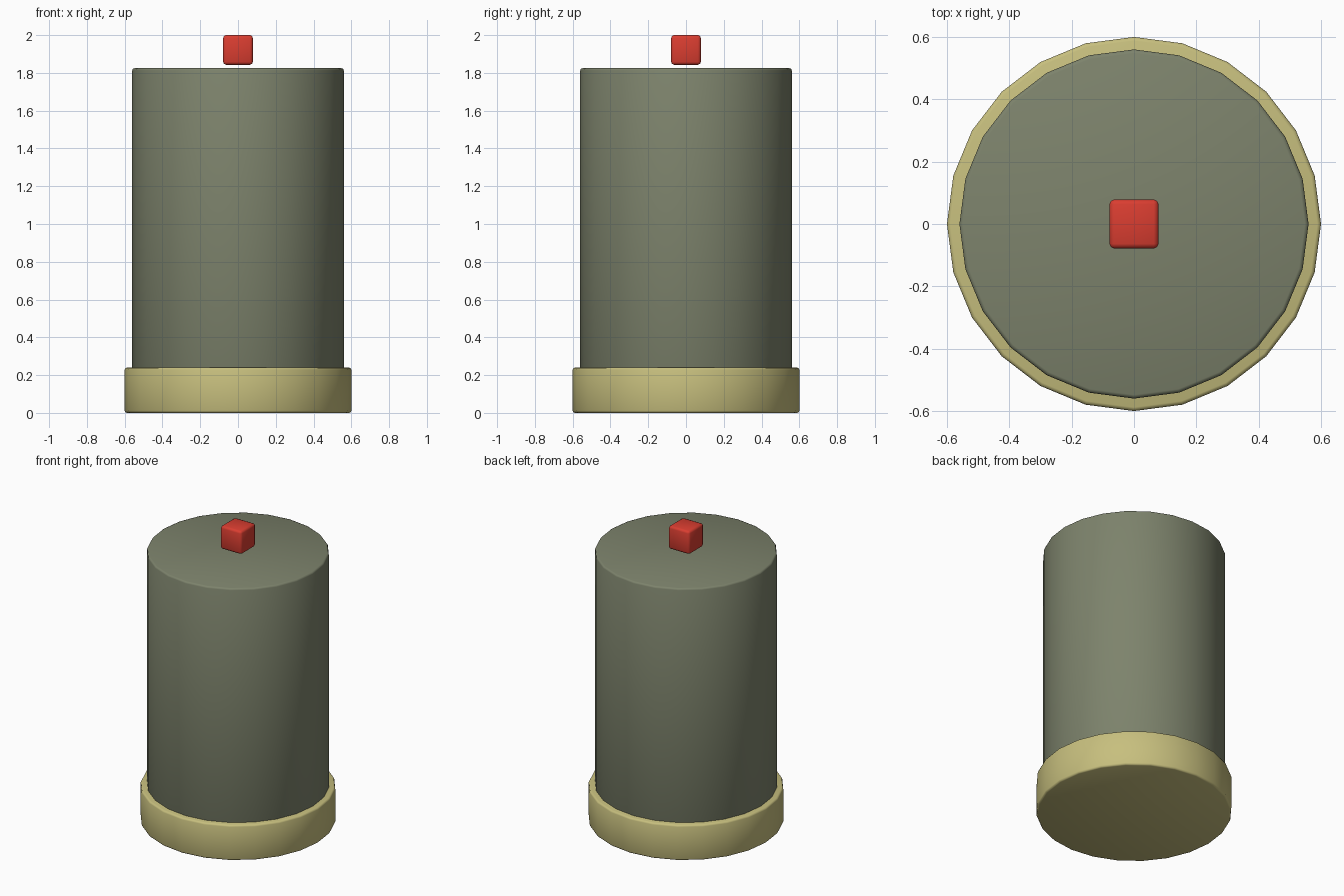
import bpy, math

if "Cube" in bpy.data.objects:
    bpy.data.objects.remove(bpy.data.objects["Cube"])


def material(name, rgb):
    m = bpy.data.materials.new(name)
    m.diffuse_color = (*rgb, 1)
    m.use_nodes = True
    m.node_tree.nodes["Principled BSDF"].inputs["Base Color"].default_value = m.diffuse_color
    return m


olive = material("olive_grey", (0.205, 0.227, 0.150))
tan = material("tan", (0.57, 0.52, 0.208))
red = material("red", (0.70, 0.047, 0.030))


def finish(name, mat, bevel):
    # rounded edges and smooth shading shared by all parts
    ob = bpy.context.object
    ob.name = name
    ob.data.materials.append(mat)
    bpy.ops.object.transform_apply(location=False, rotation=False, scale=True)
    mod = ob.modifiers.new("rounded_edges", 'BEVEL')
    mod.width = bevel
    mod.segments = 2
    mod.limit_method = 'ANGLE'
    mod.angle_limit = math.radians(40)
    bpy.ops.object.modifier_apply(modifier=mod.name)
    bpy.ops.object.shade_smooth_by_angle(angle=math.radians(50))


def drum(name, radius, z0, z1, mat):
    bpy.ops.mesh.primitive_cylinder_add(vertices=24, radius=radius, depth=z1 - z0,
                                        location=(0, 0, (z0 + z1) / 2))
    finish(name, mat, 0.012)


# wide base ring and tall body
drum("base", 0.60, 0.0, 0.24, tan)
drum("body", 0.56, 0.22, 1.825, olive)

# small block hovering above the lid
bpy.ops.mesh.primitive_cube_add(size=0.157, location=(0, 0, 1.9215))
finish("top_block", red, 0.015)
